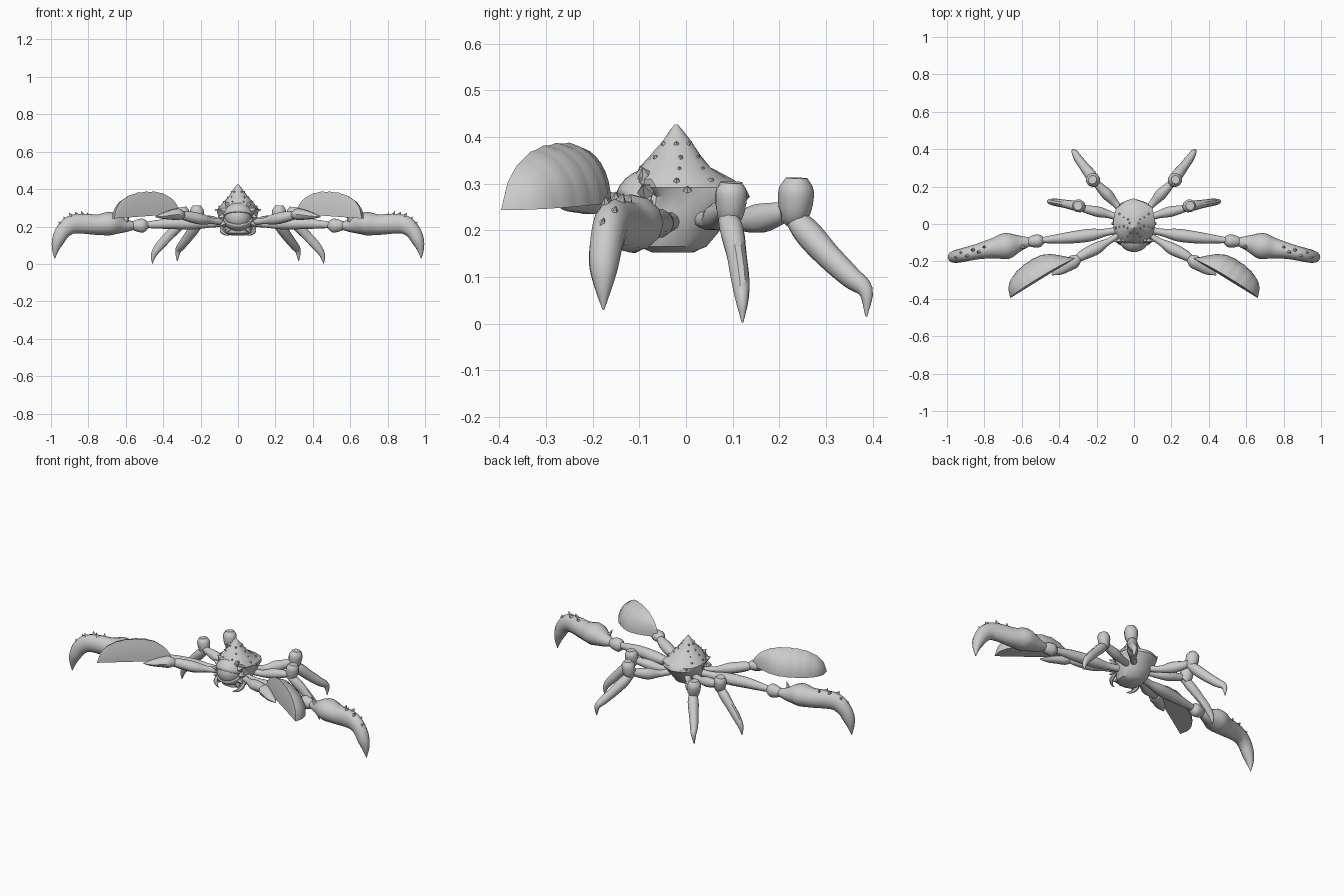
import bpy, bmesh, math, random
from mathutils import Vector

if "Cube" in bpy.data.objects:
    bpy.data.objects.remove(bpy.data.objects["Cube"])

random.seed(4)
grey = bpy.data.materials.new("shell grey")
grey.diffuse_color = (0.6, 0.6, 0.6, 1)
grey.use_nodes = True
grey.node_tree.nodes["Principled BSDF"].inputs["Base Color"].default_value = grey.diffuse_color


def finish(name, bm, mirror=True, angle=40):
    bmesh.ops.recalc_face_normals(bm, faces=bm.faces)
    mesh = bpy.data.meshes.new(name)
    bm.to_mesh(mesh)
    bm.free()
    mesh.materials.append(grey)
    ob = bpy.data.objects.new(name, mesh)
    bpy.context.collection.objects.link(ob)
    if mirror:
        ob.modifiers.new("mirror", 'MIRROR')
    bpy.ops.object.select_all(action='DESELECT')
    ob.select_set(True)
    bpy.context.view_layer.objects.active = ob
    bpy.ops.object.shade_smooth_by_angle(angle=math.radians(angle))
    return ob


def spline(pts, steps):
    """Catmull-Rom through points of any dimension."""
    p = [Vector(q) for q in pts]
    p = [2 * p[0] - p[1]] + p + [2 * p[-1] - p[-2]]
    out = []
    for i in range(1, len(p) - 2):
        a, b, c, d = p[i - 1:i + 3]
        for k in range(steps):
            t = k / steps
            out.append(0.5 * (2 * b + (c - a) * t + (2 * a - 5 * b + 4 * c - d) * t * t
                              + (3 * b - a - 3 * c + d) * t ** 3))
    return out + [p[-2]]


def skin(bm, rings):
    vs = [[bm.verts.new(c) for c in r] for r in rings]
    n = len(vs[0])
    for a, b in zip(vs, vs[1:]):
        for i in range(n):
            bm.faces.new((a[i], a[(i + 1) % n], b[(i + 1) % n], b[i]))
    bm.faces.new(vs[0])
    bm.faces.new(vs[-1])


def limb(bm, pts, sides=10, steps=4):
    """Tube through (x, y, z, half width, half height) points."""
    s = spline(pts, steps)
    pos = [Vector(q[:3]) for q in s]
    d = pos[-1] - pos[0]
    side = Vector((-d.y, d.x, 0)).normalized()
    rings = []
    for i, q in enumerate(s):
        t = (pos[min(i + 1, len(s) - 1)] - pos[max(i - 1, 0)]).normalized()
        up = t.cross(side).normalized()
        w, h = max(q[3], .002), max(q[4], .002)
        rings.append([pos[i] + side * w * math.cos(2 * math.pi * k / sides)
                      + up * h * math.sin(2 * math.pi * k / sides) for k in range(sides)])
    skin(bm, rings)


def spike(bm, base, direction, length, r, sides=5):
    d = Vector(direction).normalized()
    u = d.orthogonal().normalized()
    v = d.cross(u)
    b = Vector(base)
    ring = [bm.verts.new(b + r * (u * math.cos(2 * math.pi * k / sides)
                                  + v * math.sin(2 * math.pi * k / sides))) for k in range(sides)]
    tip = bm.verts.new(b + d * length)
    for k in range(sides):
        bm.faces.new((ring[k], ring[(k + 1) % sides], tip))
    bm.faces.new(ring)


# body: stacked ovals (z, half width, back y, front y), rising to a peak
levels = [(.152, .035, .015, -.07), (.165, .07, .045, -.10), (.20, .09, .075, -.105),
          (.24, .10, .105, -.09), (.272, .112, .132, -.09), (.292, .116, .132, -.11),
          (.31, .098, .095, -.115), (.335, .075, .055, -.10), (.36, .052, .032, -.075),
          (.39, .03, .012, -.052), (.415, .012, -.008, -.034), (.427, .003, -.018, -.024)]
bm = bmesh.new()
rings = []
for z, rx, back, front in levels:
    ring = []
    for k in range(20):
        a = 2 * math.pi * k / 20
        w = 1 + random.uniform(-.05, .05)
        ring.append((rx * w * math.cos(a),
                     (back + front) / 2 + (back - front) / 2 * w * math.sin(a), z))
    rings.append(ring)
skin(bm, rings)
finish("body", bm, False, 35)

# a few low thorns on the shell and its brim
bm = bmesh.new()
for z, rx, back, front in levels[5:10]:
    for k in range(3):
        a = math.radians(-60 + 55 * k + random.uniform(-15, 15))
        c = Vector((rx * math.cos(a), (back + front) / 2 + (back - front) / 2 * math.sin(a), z))
        spike(bm, c * .98, (math.cos(a), math.sin(a), .9), .012, .01)
finish("shell_thorns", bm)

# eye with lids
bm = bmesh.new()
bmesh.ops.create_uvsphere(bm, u_segments=24, v_segments=16, radius=.072)
bmesh.ops.translate(bm, vec=(0, -.077, .252), verts=bm.verts)
finish("eye", bm, False)
for name, lo, hi in (("upper_lid", 20, 100), ("lower_lid", -100, -32)):
    bm = bmesh.new()
    grid = []
    for i in range(7):
        e = math.radians(lo + (hi - lo) * i / 6)
        grid.append([bm.verts.new((.08 * math.cos(b),
                                   -.077 - .078 * math.sin(b) * math.cos(e),
                                   .252 + .08 * math.sin(b) * math.sin(e)))
                     for b in [math.pi * (j + .5) / 17 for j in range(17)]])
    for a, b in zip(grid, grid[1:]):
        for j in range(16):
            bm.faces.new((a[j], a[j + 1], b[j + 1], b[j]))
    ob = finish(name, bm, False)
    ob.modifiers.new("thickness", 'SOLIDIFY').thickness = .008

# spiny frame around the eye and jaw hooks under it
bm = bmesh.new()
for deg in (-50, -25, 0, 25, 50):
    a = math.radians(deg)
    spike(bm, (.08 * math.cos(a), -.085, .25 + .08 * math.sin(a)),
          (math.cos(a), -.25, math.sin(a)), .032, .02)
limb(bm, [(.085, -.06, .20, .014, .014), (.085, -.09, .175, .012, .012),
          (.065, -.11, .158, .007, .007), (.045, -.115, .153, .002, .002)], 6, 3)
finish("eye_spines_and_jaws", bm)

# long claw arms
bm = bmesh.new()
limb(bm, [(.07, -.03, .22, .02, .02), (.15, -.045, .215, .02, .022), (.24, -.06, .215, .034, .032),
          (.36, -.075, .215, .03, .03), (.47, -.085, .21, .018, .02), (.50, -.088, .21, .016, .018)])
limb(bm, [(.48, -.088, .205, .015, .015), (.505, -.09, .205, .034, .038),
          (.54, -.093, .205, .032, .034), (.57, -.096, .205, .02, .02)], 10, 3)
finish("claw_arm", bm)
bm = bmesh.new()
limb(bm, [(.55, -.093, .205, .02, .02), (.61, -.102, .205, .042, .038), (.68, -.117, .215, .07, .062),
          (.75, -.13, .21, .055, .055), (.83, -.146, .215, .042, .053), (.89, -.16, .21, .038, .05),
          (.935, -.17, .175, .036, .042), (.962, -.176, .125, .032, .034),
          (.975, -.177, .08, .02, .02), (.98, -.177, .03, .002, .002)], 12)
# row of claw thorns
for x, y, z in ((.80, -.125, .255), (.83, -.15, .262), (.86, -.14, .26), (.89, -.17, .255),
                (.92, -.155, .235), (.945, -.18, .21)):
    spike(bm, (x, y, z), (.35 + (x - .8) * 4, random.uniform(-.4, .4), 1), .024, .012)
spike(bm, (.60, -.12, .225), (-.5, -.2, 1), .05, .014)
finish("long_claw", bm)

# front arms ending in a finger under the fan
bm = bmesh.new()
limb(bm, [(.08, -.06, .225, .017, .017), (.14, -.095, .23, .018, .018), (.20, -.13, .24, .032, .03),
          (.27, -.165, .255, .028, .028), (.31, -.19, .262, .018, .018)])
limb(bm, [(.29, -.18, .26, .018, .018), (.32, -.20, .265, .036, .032), (.36, -.225, .262, .032, .026),
          (.40, -.25, .256, .024, .016), (.44, -.272, .252, .003, .003)], 10, 3)
finish("front_arm", bm)

# fan shells: quarter dome with a nearly flat ribbed front on a slanted straight edge
A, B = Vector((.31, -.18, .268)), Vector((.662, -.396, .243))
out = Vector((.506, .864, 0))
bm = bmesh.new()
prof = [(max(.1, math.sin(math.pi * i / 16)), math.cos(math.pi * i / 16)) for i in range(9)]
prof += [(.6, 0), (.25, 0), (0, 0), (0, .3), (.03, .6), (.07, .85)]
grid = []
for s, c in prof:
    row = []
    for j in range(25):
        t = j / 24
        base = max(0, 1 - abs(2 * t - 1) ** 2.4)
        rise = base ** (.6 if t < .5 else .5)
        bulge = base ** (1.5 if t < .5 else .5)
        rib = 1 + .015 * math.cos(j * math.pi / 1.5)
        row.append(bm.verts.new(A.lerp(B, t) + out * (.115 * bulge * rib * s)
                                + Vector((0, 0, .13 * rise * rib * c))))
    grid.append(row)
for a, b in zip(grid, grid[1:] + grid[:1]):
    for j in range(24):
        bm.faces.new((a[j], a[j + 1], b[j + 1], b[j]))
bmesh.ops.remove_doubles(bm, verts=bm.verts, dist=.0005)
finish("fan_shell", bm)

# walking legs: thigh, cupped knee, tapering hooked shin
legs = {
    "middle_leg": ([(.07, .03, .225, .018, .018), (.13, .05, .22, .02, .02), (.19, .065, .23, .028, .028),
                    (.25, .078, .24, .022, .022), (.28, .085, .245, .018, .018)],
                   [(.275, .088, .22, .02, .022), (.29, .094, .24, .03, .034), (.297, .097, .28, .035, .036),
                    (.30, .098, .303, .024, .024)],
                   [(.28, .088, .235, .02, .02), (.32, .098, .20, .026, .028), (.37, .108, .15, .022, .026),
                    (.42, .116, .095, .02, .024), (.45, .12, .05, .014, .016), (.458, .121, .003, .002, .002)]),
    "rear_leg": ([(.06, .07, .225, .018, .018), (.10, .11, .22, .02, .02), (.14, .155, .225, .03, .032),
                  (.18, .195, .235, .024, .026), (.205, .225, .245, .018, .018)],
                 [(.20, .22, .222, .02, .022), (.213, .232, .24, .034, .034), (.22, .236, .285, .038, .038),
                  (.222, .237, .312, .024, .022)],
                 [(.205, .225, .235, .02, .02), (.23, .26, .195, .03, .03), (.265, .305, .145, .026, .028),
                  (.30, .352, .10, .022, .024), (.32, .385, .07, .015, .017), (.325, .386, .015, .002, .002)])}
for name, parts in legs.items():
    bm = bmesh.new()
    for p in parts:
        limb(bm, p)
    finish(name, bm)
